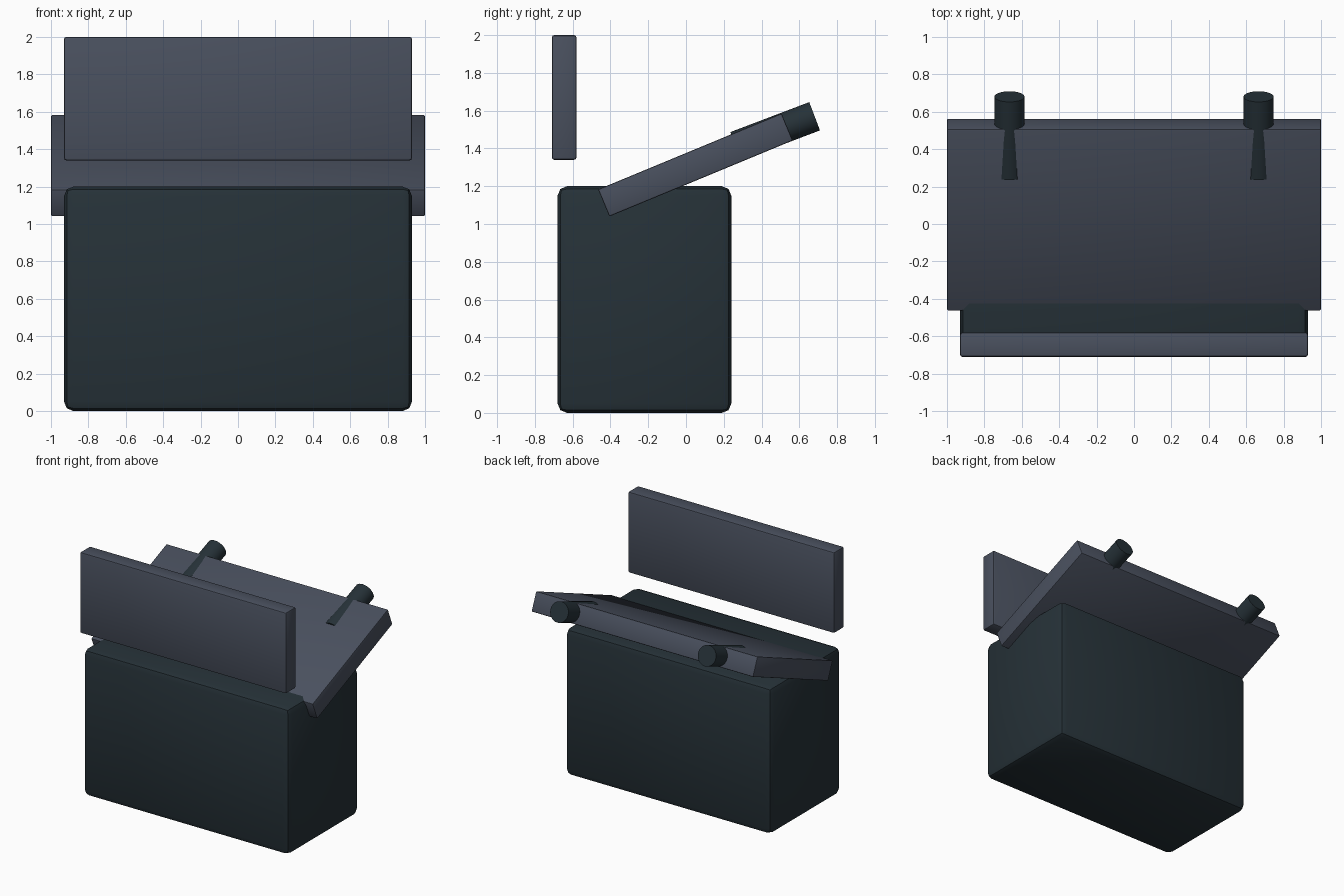
import bpy
from math import radians

if "Cube" in bpy.data.objects:
    bpy.data.objects.remove(bpy.data.objects["Cube"], do_unlink=True)


def make_material(name, rgb):
    mat = bpy.data.materials.new(name)
    mat.use_nodes = True
    mat.diffuse_color = (*rgb, 1)
    mat.node_tree.nodes["Principled BSDF"].inputs["Base Color"].default_value = (*rgb, 1)
    return mat


dark = make_material("dark blue grey", (0.019, 0.031, 0.039))
slate = make_material("slate grey", (0.067, 0.080, 0.112))


def finish(obj, name, mat, bevel=0, segments=2):
    """Name, colour, bevel and shade a freshly added primitive."""
    obj.name = name
    obj.data.materials.append(mat)
    bpy.ops.object.transform_apply(location=False, rotation=False, scale=True)
    if bevel:
        mod = obj.modifiers.new("Bevel", "BEVEL")
        mod.width = bevel
        mod.segments = segments
        bpy.ops.object.modifier_apply(modifier=mod.name)
    bpy.ops.object.shade_smooth_by_angle(angle=radians(30))


def box(name, size, location, mat, bevel, tilt=0):
    bpy.ops.mesh.primitive_cube_add(size=1, location=location, rotation=(radians(tilt), 0, 0))
    obj = bpy.context.object
    obj.scale = size
    finish(obj, name, mat, bevel)


# Main box and the upright panel above its front edge
box("body", (1.86, 0.92, 1.20), (0, -0.22, 0.60), dark, 0.05)
box("front_panel", (1.86, 0.13, 0.66), (0, -0.645, 1.67), slate, 0.012)

# Tilted lid
box("lid", (2.0, 1.051, 0.155), (0, 0.05, 1.3125), slate, 0.008, tilt=22.5)

# Hinge barrels sunk into the rear of the lid, nearly along its slope
for side, x in (("left", 0.666), ("right", -0.666)):
    bpy.ops.mesh.primitive_cylinder_add(vertices=32, radius=0.08, depth=0.447,
                                        location=(x, 0.472, 1.491),
                                        rotation=(radians(20.8 - 90), 0, 0))
    finish(bpy.context.object, f"hinge_{side}", dark)
